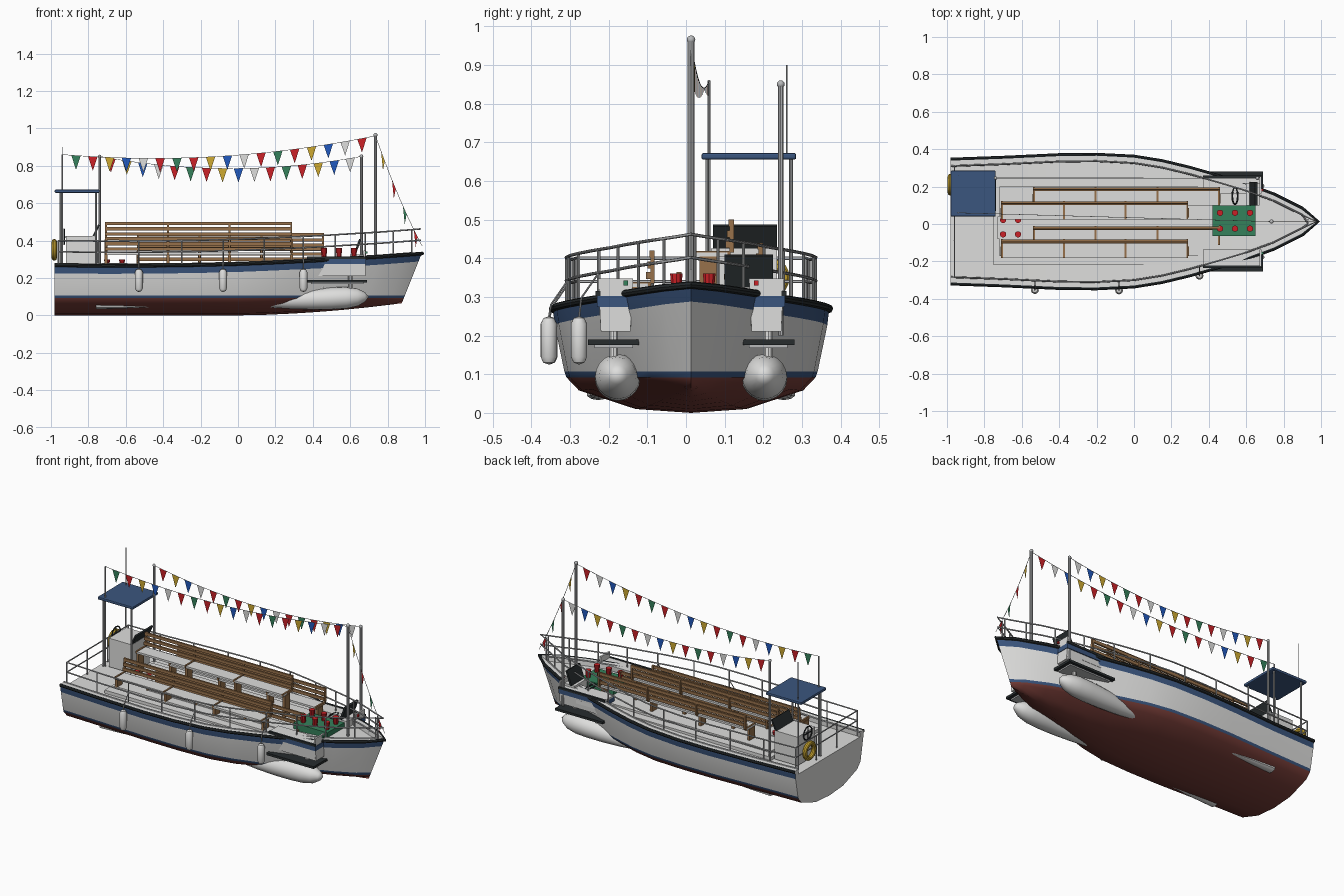
import bpy, bmesh, math
from mathutils import Vector, Matrix

if "Cube" in bpy.data.objects:
    bpy.data.objects.remove(bpy.data.objects["Cube"])

CY = 0.013  # centreline of the hull
COLOURS = {
    "white": (0.73, 0.73, 0.72), "steel": (0.48, 0.49, 0.5), "black": (0.02, 0.025, 0.027),
    "navy": (0.043, 0.092, 0.21), "antifoul": (0.19, 0.048, 0.04), "wood": (0.31, 0.165, 0.07),
    "red": (0.6, 0.015, 0.02), "yellow": (0.62, 0.4, 0.03), "green": (0.035, 0.22, 0.105),
    "bright_blue": (0.015, 0.1, 0.52)}
MATS = {}
for key, rgb in COLOURS.items():
    m = bpy.data.materials.new(key)
    m.use_nodes = True
    m.diffuse_color = (*rgb, 1)
    m.node_tree.nodes["Principled BSDF"].inputs["Base Color"].default_value = (*rgb, 1)
    MATS[key] = m


def finish(name, bm, mats, smooth=False):
    me = bpy.data.meshes.new(name)
    bm.to_mesh(me)
    bm.free()
    for key in mats:
        me.materials.append(MATS[key])
    ob = bpy.data.objects.new(name, me)
    bpy.context.collection.objects.link(ob)
    if smooth:
        bpy.ops.object.select_all(action="DESELECT")
        ob.select_set(True)
        bpy.context.view_layer.objects.active = ob
        bpy.ops.object.shade_smooth_by_angle(angle=math.radians(35))
    return ob


def box(name, x, y, z, mat, tilt=0, taper=1):
    """Box from (min, max) pairs, optionally tilted about y or narrowed at the foot."""
    bm = bmesh.new()
    bmesh.ops.create_cube(bm, size=1)
    for v in bm.verts:
        if v.co.z < 0:
            v.co.y *= taper
    size = [b - a for a, b in (x, y, z)]
    mid = [(a + b) / 2 for a, b in (x, y, z)]
    bm.transform(Matrix.Translation(mid) @ Matrix.Rotation(tilt, 4, "Y") @ Matrix.Diagonal((*size, 1)))
    return finish(name, bm, [mat])


def rod(name, paths, r, mat, sides=2, cyclic=False):
    cu = bpy.data.curves.new(name, "CURVE")
    cu.dimensions = "3D"
    cu.bevel_depth, cu.bevel_resolution, cu.use_fill_caps = r, sides, True
    for pts in paths:
        sp = cu.splines.new("POLY")
        sp.points.add(len(pts) - 1)
        sp.use_cyclic_u = cyclic
        for p, co in zip(sp.points, pts):
            p.co = (*co, 1)
    tmp = bpy.data.objects.new(name + "_path", cu)
    bpy.context.collection.objects.link(tmp)
    bm = bmesh.new()
    bm.from_mesh(bpy.data.meshes.new_from_object(tmp.evaluated_get(bpy.context.evaluated_depsgraph_get())))
    bpy.data.objects.remove(tmp)
    return finish(name, bm, [mat], True)


def lathe(name, profile, matrix, mat, n=16):
    """Spin (radius, height) pairs about z, then place with matrix."""
    bm = bmesh.new()
    rings = [[bm.verts.new((r * math.cos(i * math.tau / n), r * math.sin(i * math.tau / n), h))
              for i in range(n)] for r, h in profile]
    for a, b in zip(rings, rings[1:]):
        for i in range(n):
            bm.faces.new((a[i], a[(i + 1) % n], b[(i + 1) % n], b[i]))
    bm.faces.new(rings[0][::-1])
    bm.faces.new(rings[-1])
    bmesh.ops.remove_doubles(bm, verts=bm.verts, dist=1e-5)
    bm.transform(matrix)
    return finish(name, bm, [mat], True)


# Hull stations: x, half breadth, sheer height
STATIONS = [(-.98, .332, .275), (-.7, .342, .272), (-.4, .356, .274), (-.2, .358, .277), (0, .348, .282),
            (.15, .324, .288), (.3, .288, .295), (.45, .245, .302), (.6, .2, .311), (.75, .145, .32),
            (.9, .07, .331), (.985, 0, .338)]


def at(x):
    for (x0, b0, s0), (x1, b1, s1) in zip(STATIONS, STATIONS[1:]):
        if x <= x1:
            t = (x - x0) / (x1 - x0)
            return b0 + t * (b1 - b0), s0 + t * (s1 - s0)
    return STATIONS[-1][1:]


def section(x, b, s):
    keel = .065 * max(0, x / .985) ** 1.6
    bow = max(0, (x - .1) / .885)
    low = 1 - .35 * bow
    inner = max(0, b - .035)
    half = [(0, keel), (.4 * b * low, keel + .01), (.81 * b * low, min(.08, keel + .058)),
            (.9 * b * (1 - .25 * bow), .092), (.915 * b * (1 - .23 * bow), .107),
            (.985 * b * (1 - .03 * bow), s - .05), (.995 * b, s - .017), (b, s), (inner, s),
            (inner, s - .03), (0, s - .03)]
    rake = .135 * bow ** 2
    return [(x - rake * max(0, 1 - z / s), y, z) for y, z in half]


ROW_COLOUR = [2, 2, 2, 1, 0, 1, 3, 0, 0, 0]
bm = bmesh.new()
for side in (1, -1):
    loops = [[bm.verts.new((x, CY + side * y, z)) for x, y, z in section(*st)] for st in STATIONS]
    for a, b in zip(loops, loops[1:]):
        for i, col in enumerate(ROW_COLOUR):
            bm.faces.new((a[i], a[i + 1], b[i + 1], b[i])).material_index = col
    bm.faces.new(loops[0])
bmesh.ops.remove_doubles(bm, verts=bm.verts, dist=1e-5)
bmesh.ops.recalc_face_normals(bm, faces=bm.faces)
finish("hull", bm, ["white", "navy", "antifoul", "black"], True)


def edge_path(inset, lift, start=-.98, end=.985):
    """Loop of points along the sheer: one side to the bow and back down the other."""
    xs = [start] + [st[0] for st in STATIONS if start < st[0] < end] + [end]
    pts = [(x, max(0, at(x)[0] - inset), at(x)[1] + lift) for x in xs]
    return [(x, CY - y, z) for x, y, z in pts] + [(x, CY + y, z) for x, y, z in pts[-2::-1]]


rod("rubbing_strake", [edge_path(0, -.007)], .0095, "black")
rod("gunwale_trim", [edge_path(.035, 0, end=.93)], .005, "steel")

# Guard rails with stanchions
rod("guard_rails", [edge_path(.035, h, -.96, .975) for h in (.065, .125)], .0042, "steel", cyclic=True)
posts = []
for x in (-.96, -.75, -.53, -.3, -.08, .14, .35, .52, .68, .83, .93):
    b, s = at(x)
    posts += [[(x, CY + k * (b - .035), s - .03), (x, CY + k * (b - .035), s + .125)] for k in (1, -1)]
posts += [[(-.96, CY + y, .25), (-.96, CY + y, .4)] for y in (-.1, .1)]
rod("stanchions", posts, .004, "steel")

# Low trunk in the middle of the deck
box("deck_trunk", (-.75, .57), (-.22, .25), (.24, .262), "white")
box("deck_hatch", (-.72, .46), (-.17, .2), (.25, .275), "white")

# Slatted benches: start x, back y, top z
for n, (x0, y, top) in enumerate([(-.71, .115, .5), (-.54, .19, .44), (-.71, -.09, .42), (-.54, -.02, .365)], 1):
    for i in range(3):
        z = top - .028 * i
        box(f"bench_{n}_back_slat_{i}", (x0, x0 + 1), (y - .005 - .004 * i, y + .006 - .004 * i), (z - .018, z), "wood")
    seat = top - .085
    box(f"bench_{n}_seat", (x0, x0 + 1), (y - .09, y - .008), (seat - .012, seat), "white")
    for i in range(4):
        x = x0 + .005 + .33 * i
        box(f"bench_{n}_bracket_{i}", (x - .005, x + .005), (y - .092, y), (seat - .01, seat + .004), "wood")
        box(f"bench_{n}_back_post_{i}", (x - .005, x + .005), (y - .002, y + .009), (seat, top), "wood")
        box(f"bench_{n}_leg_{i}", (x - .008, x + .008), (y - .08, y - .03), (min(seat - .05, .27), seat - .01), "wood")

# Mast, poles and canopy
Z = Vector((0, 0, 1))
for name, x, y, base, h, r in [("mast", .735, CY, .29, .965, .009), ("fore_pole", .66, .245, .2, .85, .008),
                               ("aft_pole", -.74, .245, .25, .85, .007), ("stern_pole", -.94, .06, .25, .86, .004),
                               ("antenna", -.94, .26, .66, .9, .002)]:
    rod(name, [[(x, y, base), (x, y, h)]], r, "steel", 3)
    if r > .006:
        bm = bmesh.new()
        bmesh.ops.create_uvsphere(bm, u_segments=12, v_segments=8, radius=r + .002,
                                  matrix=Matrix.Translation((x, y, h)))
        finish(name + "_ball", bm, ["steel"], True)
canopy = box("canopy", (-.98, -.74), (.04, .285), (.655, .672), "navy")
bev = canopy.modifiers.new("soft_edge", "BEVEL")
bev.width, bev.segments = .005, 2
rod("canopy_posts", [[(x, y, .25), (x, y, .66)] for x in (-.95, -.76) for y in (.055, .272)], .005, "steel")

# Helm console with screen and wheel
box("helm_console", (-.92, -.765), (.065, .235), (.25, .425), "white")
box("helm_screen", (-.772, -.762), (.07, .235), (.38, .49), "black", .45)
rod("helm_wheel", [[(-.93, .15 + .04 * math.cos(a), .42 + .04 * math.sin(a))
                    for a in [i * math.tau / 16 for i in range(16)]]], .004, "black", cyclic=True)
rod("helm_wheel_spokes", [[(-.93, .11, .42), (-.93, .19, .42)], [(-.93, .15, .38), (-.93, .15, .46)],
                          [(-.93, .15, .42), (-.9, .15, .42)]], .003, "black")

# Life ring on the stern rail
rod("life_ring", [[(-.982, .21 + .044 * math.cos(a), .35 + .044 * math.sin(a))
                   for a in [i * math.tau / 20 for i in range(20)]]], .014, "yellow", 3, True)

# Crate with cups forward, more cups on the aft table
box("cup_crate", (.42, .65), (-.065, .1), (.25, .315), "green")
box("aft_table", (-.73, -.59), (-.08, .04), (.26, .28), "white")
spots = [(x, y, .315, .36) for x in (.46, .54, .62) for y in (-.025, .06)]
spots += [(x, y, .28, .3) for x in (-.7, -.62) for y in (-.055, .022)]
for i, (x, y, z0, z1) in enumerate(spots):
    lathe(f"cup_{i}", [(.013, z0), (.017, z1)], Matrix.Translation((x, y, 0)), "red", 10)

# Fore display boards and coiled line
box("fore_board", (.632, .644), (.1, .225), (.32, .41), "black", .35)
box("fore_locker", (.6, .67), (.1, .22), (.28, .325), "white")
rod("fore_coil", [[(.54 + .015 * math.cos(a), .15 + .045 * math.sin(a), .31)
                   for a in [i * math.tau / 12 for i in range(12)]]], .005, "black", cyclic=True)

# Side pods, platforms, floats and bilge fins
for side, word, lamp in ((1, "left", "red"), (-1, "right", "green")):
    def span(a, b):
        return tuple(sorted((CY + side * a, CY + side * b)))
    box(f"{word}_pod", (.37, .678), span(.15, .24), (.21, .312), "white", taper=.85)
    box(f"{word}_pod_front", (.672, .682), span(.15, .24), (.21, .348), "white", taper=.85)
    box(f"{word}_pod_band", (.37, .685), span(.152, .243), (.274, .302), "navy")
    box(f"{word}_pod_cap", (.37, .684), span(.234, .247), (.302, .315), "black")
    box(f"{word}_lamp", (.68, .692), span(.163, .175), (.33, .342), lamp)
    box(f"{word}_platform", (.37, .69), span(.135, .267), (.176, .19), "black")
    box(f"{word}_platform_base", (.39, .67), span(.15, .25), (.168, .177), "steel")
    rod(f"{word}_platform_struts", [[(x, CY + side * .2, .12), (x, CY + side * .2, .21)] for x in (.45, .6)],
        .012, "white", 3)
    axis = Matrix.Rotation(math.pi / 2 - .045, 4, "Y")
    lathe(f"{word}_float", [(0, 0), (.03, .14), (.046, .28), (.055, .4), (.059, .5), (.058, .58), (.047, .64),
                            (.025, .68), (0, .7)],
          Matrix.Translation((0, CY + side * .19, .068)) @ axis, "white", 20)
    fin = Matrix.Translation((-.76, CY + side * .24, .048)) @ Matrix.Rotation(math.pi / 2, 4, "Y")
    lathe(f"{word}_bilge_fin", [(.03, 0), (.022, .15), (0, .39)], fin @ Matrix.Diagonal((.5, 1, 1, 1)), "white", 10)

# Fenders hanging on the right side
for i, x in enumerate((-.53, -.08, .35)):
    b, s = at(x)
    y = CY - b - .016
    lathe(f"fender_{i}", [(0, .125), (.014, .13), (.021, .145), (.021, .23), (.014, .245), (0, .25)],
          Matrix.Translation((x, y, 0)), "white")
    rod(f"fender_line_{i}", [[(x, y, .245), (x, CY - b - .01, s), (x, CY - b + .035, s + .065)]], .0025, "steel")

# Strings of triangular flags: ends, sag, first and last flag position, flag count, first colour
CYCLE = ["red", "white", "bright_blue", "yellow", "green"]
ORDER = [0, 1, 2, 3, 0, 4]
for name, a, b, sag, first, last, count, shift in [
        ("long_bunting", (.735, CY, .96), (-.94, .06, .86), .06, .043, .956, 18, 0),
        ("side_bunting", (.66, .245, .85), (-.74, .245, .85), .065, .043, .957, 16, 1),
        ("bow_bunting", (.735, CY, .96), (.985, CY, .37), .03, .16, .86, 4, 3)]:
    a, b = Vector(a), Vector(b)

    def hang(t):
        return a.lerp(b, t) - Z * (4 * sag * t * (1 - t))
    rod(name + "_line", [[hang(i / 24) for i in range(25)]], .0014, "steel", 1)
    half = .025 / (b - a).length
    bm = bmesh.new()
    for i in range(count):
        t = first + (last - first) * i / (count - 1)
        p, q = hang(t - half), hang(t + half)
        tip = (p + q) / 2 - Z * .075
        bm.faces.new([bm.verts.new(v) for v in (p, q, tip)]).material_index = ORDER[(i + shift) % 6]
    finish(name + "_flags", bm, CYCLE)
